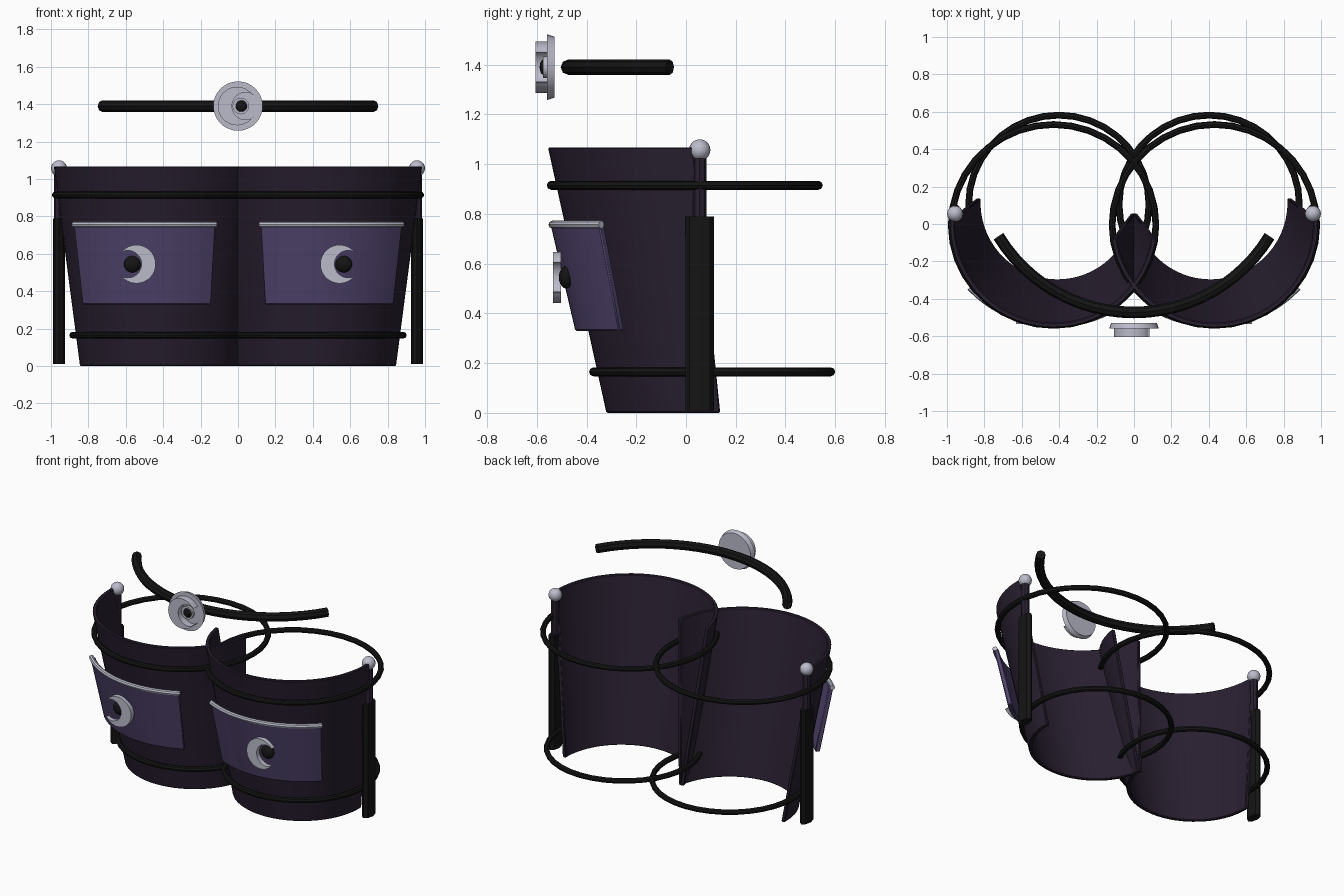
import bpy, bmesh
from math import sin, cos, pi, radians
from mathutils import Vector

if "Cube" in bpy.data.objects:
    bpy.data.objects.remove(bpy.data.objects["Cube"])


def material(name, r, g, b):
    m = bpy.data.materials.new(name)
    m.diffuse_color = (r, g, b, 1)
    m.use_nodes = True
    m.node_tree.nodes["Principled BSDF"].inputs["Base Color"].default_value = m.diffuse_color
    return m


CLOTH = material("dark_purple", .022, .014, .03)
POCKET = material("purple", .085, .06, .16)
BLACK = material("black", .007, .007, .007)
SILVER = material("silver", .5, .5, .6)


def finish(name, bm, mat, angle=30):
    bmesh.ops.recalc_face_normals(bm, faces=bm.faces)
    me = bpy.data.meshes.new(name)
    bm.to_mesh(me)
    bm.free()
    me.materials.append(mat)
    ob = bpy.data.objects.new(name, me)
    bpy.context.collection.objects.link(ob)
    bpy.ops.object.select_all(action='DESELECT')
    ob.select_set(True)
    bpy.context.view_layer.objects.active = ob
    bpy.ops.object.shade_smooth_by_angle(angle=radians(angle))
    return ob


def arc(cx, cy, rx, ry, z, a0, a1, n, s=1):
    # angle 0 faces the front (-y), positive turns towards the outside
    out = []
    for i in range(n + 1):
        a = radians(a0 + (a1 - a0) * i / n)
        out.append(Vector((s * (cx + rx * sin(a)), cy - ry * cos(a), z)))
    return out


def curved_panel(name, mat, bottom, top, a0, a1, thick, n, s):
    # bottom / top = (cx, cy, radius, z)
    bm = bmesh.new()
    rows = []
    for (cx, cy, r, z), d in ((bottom, 0), (top, 0), (top, thick), (bottom, thick)):
        rows.append([bm.verts.new(p) for p in arc(cx, cy, r - d, r - d, z, a0, a1, n, s)])
    for k in range(4):
        p, q = rows[k], rows[(k + 1) % 4]
        for i in range(n):
            bm.faces.new((p[i], p[i + 1], q[i + 1], q[i]))
    for i in (0, n):
        bm.faces.new([row[i] for row in rows])
    ob = finish(name, bm, mat)
    bev = ob.modifiers.new("soft_rim", 'BEVEL')
    bev.width = .005
    bev.limit_method = 'ANGLE'
    bev.angle_limit = radians(50)
    return ob


def tube(name, mat, pts, r, closed=False, sides=8):
    bm = bmesh.new()
    n = len(pts)
    rings = []
    up = Vector((0, 0, 1))
    for i, p in enumerate(pts):
        a = pts[i - 1] if closed or i else p
        b = pts[(i + 1) % n] if closed or i < n - 1 else p
        side = (b - a).normalized().cross(up)
        rings.append([bm.verts.new(p + r * (side * cos(2 * pi * k / sides) + up * sin(2 * pi * k / sides)))
                      for k in range(sides)])
    for i in range(n if closed else n - 1):
        p, q = rings[i], rings[(i + 1) % n]
        for k in range(sides):
            j = (k + 1) % sides
            bm.faces.new((p[k], p[j], q[j], q[k]))
    if not closed:
        bm.faces.new(rings[0])
        bm.faces.new(rings[-1])
    return finish(name, bm, mat)


def post(name, mat, x, y, z0, z1, rx, ry, sides=8):
    bm = bmesh.new()
    bmesh.ops.create_cone(bm, cap_ends=True, segments=sides, radius1=1, radius2=1, depth=1)
    for v in bm.verts:
        v.co = (x + v.co.x * rx, y + v.co.y * ry, (z0 + z1) / 2 + v.co.z * (z1 - z0))
    return finish(name, bm, mat)


def disc(name, mat, x, z, y_front, y_back, r_front, r_back):
    bm = bmesh.new()
    bmesh.ops.create_cone(bm, cap_ends=True, segments=32, radius1=r_back, radius2=r_front, depth=1)
    for v in bm.verts:
        t = v.co.z + .5
        v.co = (x + v.co.x, y_back + (y_front - y_back) * t, z + v.co.y)
    return finish(name, bm, mat)


def ball(name, mat, loc, r, flat=1):
    bm = bmesh.new()
    bmesh.ops.create_uvsphere(bm, u_segments=16, v_segments=10, radius=r)
    for v in bm.verts:
        v.co = (loc[0] + v.co.x, loc[1] + v.co.y * flat, loc[2] + v.co.z)
    return finish(name, bm, mat, 50)


def crescent(name, x, z, y0, y1, s):
    # outer circle minus an offset inner circle, opening towards s
    n, R, c, r = 28, .1, .046, .073
    bm = bmesh.new()
    rows = []
    for y in (y0, y1):
        for cx, rad, half in ((0, R + .003, 146), (c, r, 126)):
            row = []
            for i in range(n + 1):
                a = radians(180 - half + 2 * half * i / n)
                row.append(bm.verts.new((x + s * (cx + rad * cos(a)), y, z + rad * sin(a))))
            rows.append(row)
    fo, fi, bo, bi = rows
    loop = (fo, fi, bi, bo)
    for k in range(4):
        p, q = loop[k], loop[(k + 1) % 4]
        for i in range(n):
            bm.faces.new((p[i], p[i + 1], q[i + 1], q[i]))
    for i in (0, n):
        bm.faces.new([row[i] for row in loop])
    return finish(name, bm, SILVER)


for s, side in ((-1, "left"), (1, "right")):
    # leg shell and its hoops
    curved_panel(side + "_leg_shell", CLOTH, (.41, .115, .435, 0), (.43, 0, .555, 1.068),
                 -82, 93, .025, 32, s)
    tube(side + "_upper_hoop", BLACK, arc(.43, -.005, .547, .537, .915, 0, 350, 35, s), .018, True)
    tube(side + "_lower_hoop", BLACK, arc(.402, .105, .482, .477, .165, 0, 350, 35, s), .018, True)
    # pocket with trim and crescent button
    curved_panel(side + "_pocket", POCKET, (.415, .135, .58, .33), (.42, .095, .64, .76),
                 -28, 46, .03, 16, s)
    tube(side + "_pocket_trim", SILVER, arc(.42, .095, .632, .632, .757, -28.5, 46.5, 16, s), .016)
    crescent(side + "_pocket_crescent", s * .543, .545, -.535, -.503, s)
    ball(side + "_pocket_button", BLACK, (s * .565, -.482, .545), .045, .65)
    # side rod in its sheath
    post(side + "_sheath", BLACK, s * .957, .055, .01, .79, .031, .058)
    post(side + "_rod", CLOTH, s * .957, .055, .7, 1.04, .027, .027)
    ball(side + "_rod_knob", SILVER, (s * .957, .055, 1.057), .043)

# waist belt and round buckle
tube("belt", BLACK, arc(0, .375, .848, .848, 1.39, -58.7, 58.7, 24), .031)
disc("buckle_plate", SILVER, 0, 1.39, -.558, -.528, .132, .122)
crescent("buckle_crescent", -.005, 1.39, -.605, -.556, 1)
disc("buckle_hub", SILVER, .015, 1.39, -.575, -.556, .044, .044)
ball("buckle_button", BLACK, (.018, -.573, 1.39), .031, .5)
